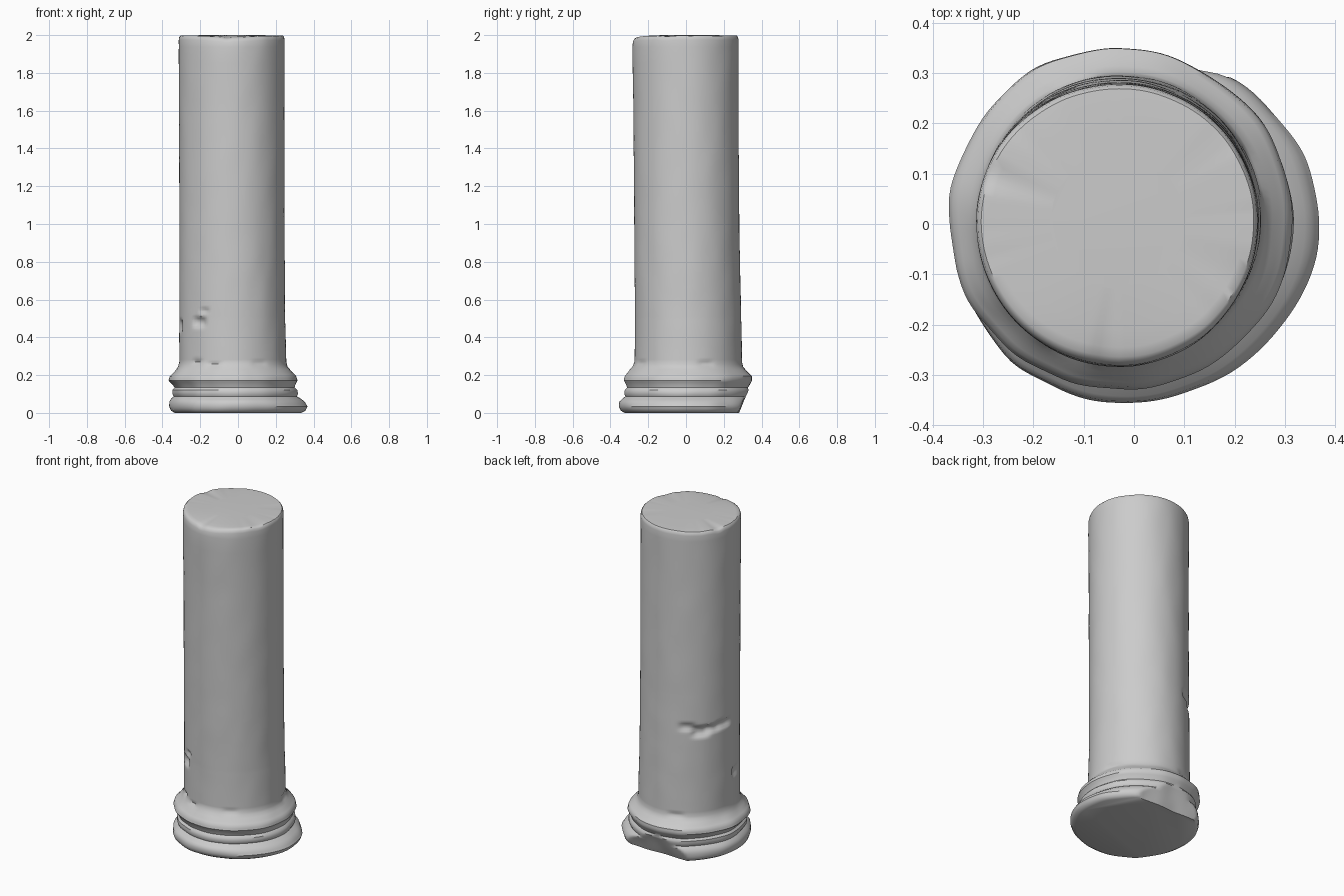
import bpy, bmesh
from math import sin, cos, pi, radians, exp
from mathutils import Vector, noise

SEG = 128
CX, CY = -0.03, 0.005

# Outline keys: height, left x, right x, front y, back y
KEYS = [
    (0.000, -.335, .335, -.325, .335),
    (0.012, -.355, .357, -.345, .345),
    (0.035, -.364, .368, -.354, .348),
    (0.060, -.362, .352, -.350, .346),
    (0.078, -.350, .328, -.330, .338),
    (0.088, -.338, .312, -.318, .328),
    (0.100, -.345, .318, -.324, .334),
    (0.122, -.345, .314, -.322, .336),
    (0.134, -.334, .300, -.310, .328),
    (0.150, -.345, .304, -.316, .338),
    (0.172, -.367, .315, -.328, .350),
    (0.195, -.360, .308, -.322, .350),
    (0.215, -.340, .288, -.305, .330),
    (0.245, -.318, .262, -.283, .303),
    (0.270, -.311, .256, -.272, .297),
    (0.500, -.310, .249, -.270, .292),
    (1.000, -.310, .246, -.274, .282),
    (1.600, -.312, .246, -.278, .278),
    (1.900, -.314, .246, -.284, .278),
    (1.975, -.314, .246, -.281, .278),
    (1.990, -.311, .244, -.274, .275),
    (1.997, -.304, .238, -.264, .269),
]

# Weathering pits: angle (deg), height, angular half width, half height, depth
PITS = [
    (122, .80, 9, .022, .012), (138, .77, 10, .030, .022),
    (152, .78, 9, .022, .014), (168, .79, 10, .024, .018),
    (190, .46, 7, .030, .016), (231, .48, 8, .024, .020),
    (238, .54, 5, .014, .010), (228, .27, 6, .012, .010),
    (250, .255, 8, .010, .010), (110, .26, 9, .012, .008),
    (20, .26, 8, .012, .008), (300, .26, 8, .012, .006),
]


def pit_depth(deg, z):
    total = 0.0
    for a, h, wa, wh, d in PITS:
        da = (deg - a + 180) % 360 - 180
        total += d * exp(-(da / wa) ** 4 - ((z - h) / wh) ** 4)
    return total


def ring_point(key, t):
    z, xl, xr, yf, yb = key
    c, s = cos(t), sin(t)
    # Worn surface: rougher on the base mouldings than on the shaft
    rough = 0.007 if z < 0.24 else 0.0015
    n = noise.noise(Vector((c * 3, s * 3, z * 6))) * rough
    n -= pit_depth(t * 180 / pi, z)
    x = CX + ((xr if c > 0 else xl) - CX) * abs(c) + n * c
    y = CY + ((yb if s > 0 else yf) - CY) * abs(s) + n * s
    # Broken flat on the back of the base
    if z < 0.17:
        wobble = 0.006 * noise.noise(Vector((x * 9, z * 9, 0)))
        y = min(y, 0.278 + z * 0.42 + wobble)
    # Uneven worn top rim
    if z > 1.95:
        z -= 0.012 * max(0, noise.noise(Vector((c * 4, s * 4, 3))))
        z -= 0.010 * max(0, -s) ** 8
    return x, y, z


# Subdivide the outline so the shaft can carry pits
rows = []
for a, b in zip(KEYS, KEYS[1:]):
    steps = max(1, round((b[0] - a[0]) / (0.012 if a[0] < 0.9 else 0.05)))
    for i in range(steps):
        f = i / steps
        rows.append(tuple(p + (q - p) * f for p, q in zip(a, b)))
rows.append(KEYS[-1])

bm = bmesh.new()
rings = [[bm.verts.new(ring_point(k, 2 * pi * i / SEG)) for i in range(SEG)] for k in rows]

# Top cap rings, gently levelling to the centre
for f in (0.93, 0.8, 0.5):
    rings.append([bm.verts.new((CX + (v.co.x - CX) * f, CY + (v.co.y - CY) * f,
                                2.0 + (v.co.z - 2.0) * max(0, (f - 0.5)) * 1.6))
                  for v in rings[len(rows) - 1]])

# Skin between rings, then close both ends
for lo, hi in zip(rings, rings[1:]):
    for i in range(SEG):
        j = (i + 1) % SEG
        bm.faces.new((lo[i], lo[j], hi[j], hi[i]))
bm.faces.new(rings[-1])
bm.faces.new(rings[0][::-1])

mesh = bpy.data.meshes.new("weathered_column")
bm.to_mesh(mesh)
bm.free()
column = bpy.data.objects.new("weathered_column", mesh)
bpy.context.collection.objects.link(column)
bpy.context.view_layer.objects.active = column
column.select_set(True)
bpy.ops.object.shade_smooth_by_angle(angle=radians(40))
